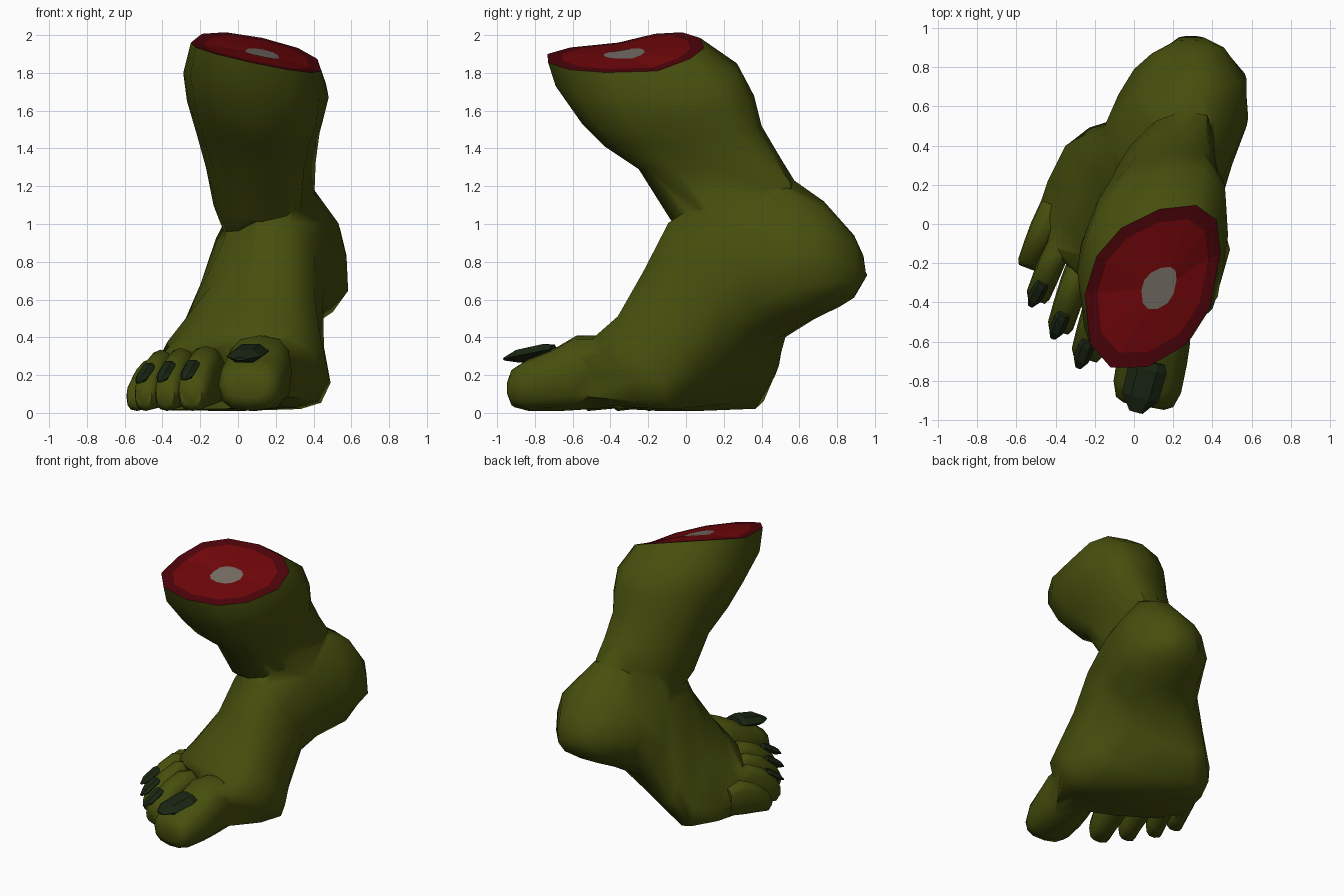
import bpy, bmesh, math
from mathutils import Vector as V

if "Cube" in bpy.data.objects:
    bpy.data.objects.remove(bpy.data.objects["Cube"])


def material(name, rgb):
    m = bpy.data.materials.new(name)
    m.diffuse_color = (*rgb, 1)
    m.use_nodes = True
    m.node_tree.nodes["Principled BSDF"].inputs["Base Color"].default_value = m.diffuse_color
    return m


SKIN = material("olive skin", (0.062, 0.078, 0.004))
NAIL = material("dark nail", (0.010, 0.019, 0.006))
FLESH = material("red flesh", (0.165, 0.002, 0.003))
RIM = material("dark red rim", (0.075, 0.001, 0.003))
BONE = material("grey bone", (0.185, 0.16, 0.135))


def ring(left, top, right, bottom, e=0.85, eb=None, n=12):
    """Closed section through four anchors; e and eb set the squareness above and below."""
    l, t, r, b = map(V, (left, top, right, bottom))
    c = (l + r) / 2
    pts = []
    for i in range(n):
        a = 2 * math.pi * i / n
        cs, sn = math.cos(a), math.sin(a)
        k = e if sn > -1e-6 else (eb or e)
        pts.append(c + abs(cs) ** k * ((r if cs > 0 else l) - c)
                   + abs(sn) ** k * ((t if sn > 0 else b) - c))
    return pts


def select_only(ob):
    bpy.ops.object.select_all(action='DESELECT')
    ob.select_set(True)
    bpy.context.view_layer.objects.active = ob


def loft(name, rings, mats, cap_start=True, band_mat=None):
    """Skin a list of rings; band_mat gives a material index per band."""
    bm = bmesh.new()
    rows = [[bm.verts.new(p) for p in r] for r in rings]
    n = len(rows[0])
    for k, (a, b) in enumerate(zip(rows, rows[1:])):
        for i in range(n):
            j = (i + 1) % n
            f = bm.faces.new((a[i], a[j], b[j], b[i]))
            f.material_index = band_mat[k] if band_mat else 0
    if cap_start:
        bm.faces.new(rows[0])
    f = bm.faces.new(rows[-1])
    f.material_index = band_mat[-1] if band_mat else 0
    bmesh.ops.recalc_face_normals(bm, faces=bm.faces)
    if not cap_start and sum(f.normal.z * f.calc_area() for f in bm.faces) < 0:
        bmesh.ops.reverse_faces(bm, faces=bm.faces)
    me = bpy.data.meshes.new(name)
    bm.to_mesh(me)
    bm.free()
    ob = bpy.data.objects.new(name, me)
    bpy.context.collection.objects.link(ob)
    for m in mats:
        me.materials.append(m)
    return ob


# Lower leg: sections given as left, back, right, front
leg = [
    ring((-.25, -.36, 1.96), (.13, .075, 1.985), (.44, -.15, 1.81), (.07, -.73, 1.855)),
    ring((-.29, -.24, 1.80), (.15, .27, 1.85), (.48, -.06, 1.67), (.08, -.69, 1.73)),
    ring((-.27, -.10, 1.65), (.18, .36, 1.68), (.45, .00, 1.55), (.10, -.55, 1.53)),
    ring((-.22, .00, 1.48), (.20, .40, 1.52), (.41, .04, 1.45), (.10, -.43, 1.41)),
    ring((-.17, .12, 1.30), (.23, .50, 1.35), (.37, .15, 1.30), (.12, -.25, 1.29)),
    ring((-.13, .20, 1.10), (.26, .58, 1.22), (.35, .25, 1.13), (.13, -.08, 1.02)),
    ring((-.06, .30, .92), (.27, .58, 1.05), (.34, .35, .95), (.13, .12, .88)),
]
skin = loft("skin", leg, [SKIN])

# Foot from raised heel to toe roots: left, top, right, bottom
foot = [
    ring((.22, .94, .77), (.28, .94, .83), (.37, .94, .77), (.29, .96, .73)),
    ring((.09, .87, .77), (.29, .89, .94), (.46, .90, .77), (.30, .89, .61), .95, .85),
    ring((.00, .79, .76), (.31, .73, 1.12), (.575, .74, .83), (.33, .81, .56), 1.15, .85),
    ring((-.08, .66, .75), (.27, .56, 1.24), (.575, .50, .82), (.33, .64, .48), 1.25, .85),
    ring((-.15, .50, .66), (.15, .20, 1.24), (.50, .30, .75), (.20, .48, .39), 1.05, .85),
    ring((-.24, .46, .40), (.10, -.06, 1.02), (.45, .15, .60), (.06, .39, .22), .95, .8),
    ring((-.35, .40, .19), (.06, -.17, .77), (.455, .00, .35), (.02, .25, .05), .95, .7),
    ring((-.44, .22, .16), (.04, -.31, .56), (.49, -.13, .16), (.00, .06, .01), .9, .5),
    ring((-.49, .07, .15), (.02, -.43, .43), (.43, -.28, .17), (-.03, -.14, .01), .9, .5),
    ring((-.49, -.02, .14), (-.06, -.42, .36), (.28, -.50, .18), (-.08, -.32, .02), .85, .6),
]
parts = [loft("foot", foot, [SKIN])]


def toe(name, root, tip, width, height, stages):
    """Stages: fraction along, width factor, top factor, bottom height."""
    root, tip = V((*root, 0)), V((*tip, 0))
    d = (tip - root).normalized()
    side = V((-d.y, d.x, 0)) * width / 2
    rings = []
    for t, w, hi, lo in stages:
        c = root.lerp(tip, t)
        zt = height * hi
        zc = V((0, 0, (zt + lo) / 2))
        rings.append(ring(c - side * w + zc, c + V((0, 0, zt)),
                          c + side * w + zc, c + V((0, 0, lo)), .75))
    parts.append(loft(name, rings, [SKIN]))


# Toes
SMALL = [(0, .9, .9, .05), (.35, 1, 1, .03), (.65, .98, .85, .02),
         (.92, .92, .58, .01), (1, .7, .42, .04)]
BIG = [(0, .8, 1, .03), (.36, 1, 1, .015), (.55, 1.02, .85, .01),
       (.82, 1, .70, .01), (.96, .85, .58, .03), (1, .6, .45, .08)]
toe("big_toe", (.15, -.38), (.05, -.93), .35, .41, BIG)
toe("second_toe", (-.13, -.28), (-.25, -.69), .175, .355, SMALL)
toe("third_toe", (-.26, -.16), (-.385, -.55), .145, .345, SMALL)
toe("fourth_toe", (-.36, -.05), (-.50, -.39), .135, .335, SMALL)
toe("little_toe", (-.42, .10), (-.545, -.225), .13, .285, SMALL)

# Fuse leg, foot and toes into one skin
select_only(skin)
for p in parts:
    m = skin.modifiers.new("fuse", 'BOOLEAN')
    m.operation = 'UNION'
    m.solver = 'EXACT'
    m.use_self = True
    m.object = p
    bpy.ops.object.modifier_apply(modifier=m.name)
for p in parts:
    bpy.data.objects.remove(p, do_unlink=True)

# Open the skin where the leg is severed
top = leg[0]
bm = bmesh.new()
bm.from_mesh(skin.data)
lid = [f for f in bm.faces
       if all(min((v.co - p).length for p in top) < 1e-3 for v in f.verts)]
bmesh.ops.delete(bm, geom=lid, context='FACES')
bmesh.ops.remove_doubles(bm, verts=bm.verts, dist=.004)
bm.to_mesh(skin.data)
bm.free()
select_only(skin)
bpy.ops.object.shade_smooth_by_angle(angle=math.radians(55))

# Severed top: dark rim, flesh and bone in concentric bands
mid = sum(top, V()) / len(top)


def shrink(s, off=V()):
    return [mid + off + (p - mid) * s for p in top]


loft("severed_top", [top, shrink(.82), shrink(.26, V((.03, -.02, -.005)))],
     [RIM, FLESH, BONE], cap_start=False, band_mat=[0, 1, 2])


def nail(name, base, tip, width, thick):
    """Thick pointed nail with a flattened six-sided section."""
    base, tip = V(base), V(tip)
    d = (tip - base).normalized()
    side = d.cross(V((0, 0, 1))).normalized()
    up = side.cross(d)
    rings = []
    for t, w, h in ((0, .8, .7), (.15, 1, 1), (.7, .95, .9), (1, .35, .2)):
        c = base.lerp(tip, t)
        s, u = side * width / 2 * w, up * thick / 2 * h
        rings.append([c + s, c + s * .5 + u, c - s * .5 + u,
                      c - s, c - s * .5 - u, c + s * .5 - u])
    loft(name, rings, [NAIL])


# Nails
nail("big_toe_nail", (.08, -.70, .335), (.01, -.96, .285), .20, .075)
nail("second_toe_nail", (-.235, -.60, .265), (-.285, -.735, .175), .085, .05)
nail("third_toe_nail", (-.36, -.46, .26), (-.415, -.585, .165), .08, .05)
nail("fourth_toe_nail", (-.465, -.30, .25), (-.53, -.42, .16), .075, .05)
